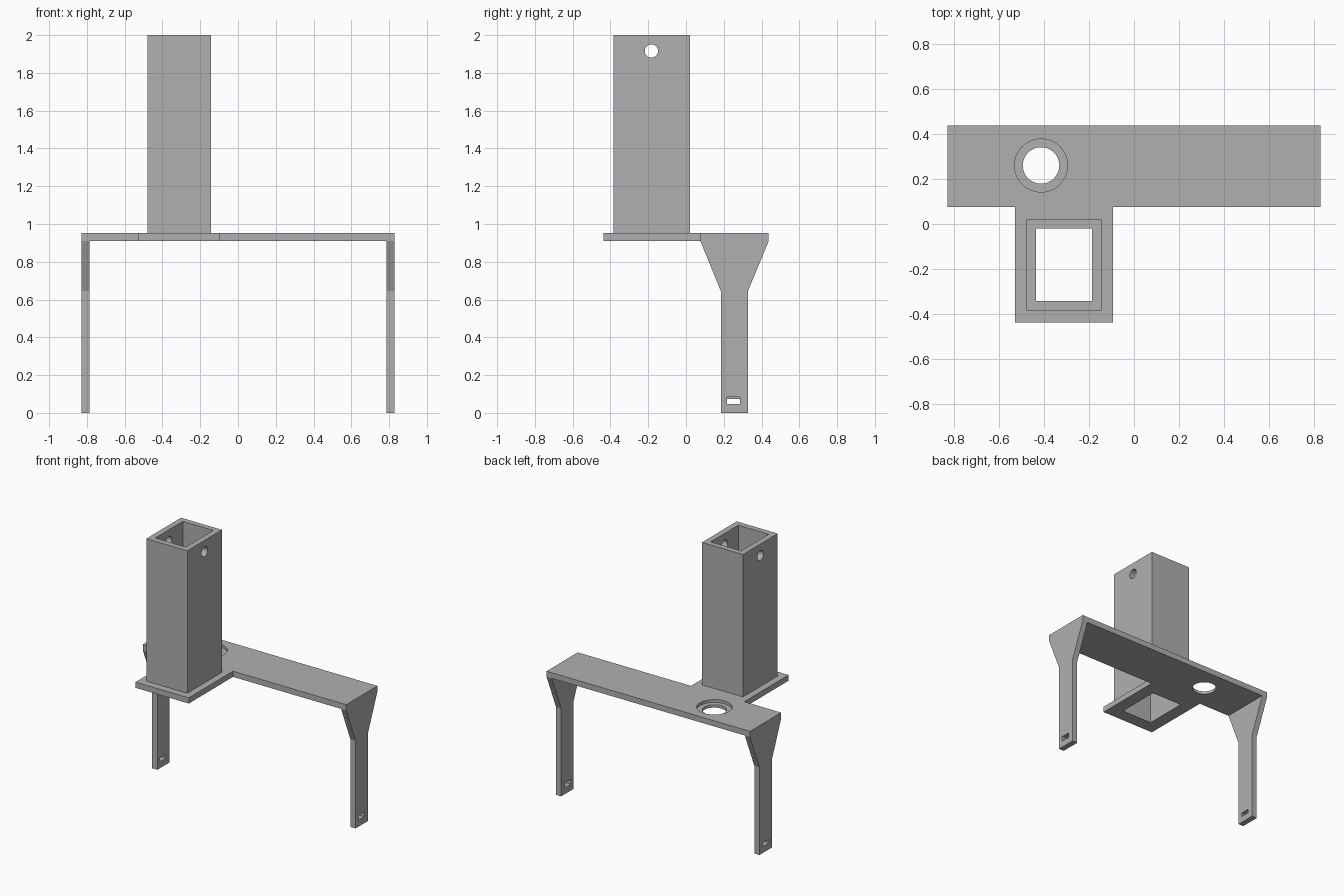
import bpy
import bmesh
from mathutils import Matrix, Vector

cube = bpy.data.objects.get("Cube")
if cube:
    bpy.data.objects.remove(cube)

grey = bpy.data.materials.new("plain grey")
grey.use_nodes = True
GREY = (0.434, 0.434, 0.434, 1)
grey.diffuse_color = GREY
grey.node_tree.nodes["Principled BSDF"].inputs["Base Color"].default_value = GREY


def finish(name, bm):
    bmesh.ops.recalc_face_normals(bm, faces=bm.faces)
    mesh = bpy.data.meshes.new(name)
    bm.to_mesh(mesh)
    bm.free()
    mesh.materials.append(grey)
    obj = bpy.data.objects.new(name, mesh)
    bpy.context.collection.objects.link(obj)
    return obj


def prism(name, points, push):
    """Extrude a closed outline along a vector."""
    bm = bmesh.new()
    face = bm.faces.new([bm.verts.new(p) for p in points])
    new = bmesh.ops.extrude_face_region(bm, geom=[face])["geom"]
    verts = [v for v in new if isinstance(v, bmesh.types.BMVert)]
    bmesh.ops.translate(bm, verts=verts, vec=push)
    return finish(name, bm)


def box(name, low, high):
    (x0, y0, z0), (x1, y1, z1) = low, high
    outline = [(x0, y0, z0), (x1, y0, z0), (x1, y1, z0), (x0, y1, z0)]
    return prism(name, outline, (0, 0, z1 - z0))


def cylinder(name, centre, radius, depth, axis="Z"):
    bm = bmesh.new()
    turn = Matrix.Rotation(1.570796, 4, "Y") if axis == "X" else Matrix()
    bmesh.ops.create_cone(bm, cap_ends=True, segments=48, radius1=radius, radius2=radius,
                          depth=depth, matrix=Matrix.Translation(Vector(centre)) @ turn)
    return finish(name, bm)


def cut(target, cutter):
    cutter.hide_render = True
    mod = target.modifiers.new("cut", "BOOLEAN")
    mod.operation = "DIFFERENCE"
    mod.solver = "EXACT"
    mod.object = cutter
    bpy.context.view_layer.objects.active = target
    bpy.ops.object.modifier_apply(modifier=mod.name)
    bpy.data.objects.remove(cutter)


def smooth_holes(obj):
    bpy.ops.object.select_all(action="DESELECT")
    obj.select_set(True)
    bpy.context.view_layer.objects.active = obj
    bpy.ops.object.shade_smooth_by_angle(angle=0.5)


WIDE = 0.828                 # half width of the bracket
UNDER, TOP = 0.91, 0.952     # plate heights
BACK, FRONT = 0.438, 0.076   # beam depth

# Top plate: long beam with a tab at the front
outline = [(-WIDE, BACK), (-WIDE, FRONT), (-0.528, FRONT), (-0.528, -0.438),
           (-0.094, -0.438), (-0.094, FRONT), (WIDE, FRONT), (WIDE, BACK)]
plate = prism("top_plate", [(x, y, UNDER) for x, y in outline], (0, 0, TOP - UNDER))

# Stepped round hole in the beam
cut(plate, cylinder("hole_cutter", (-0.413, 0.26, TOP), 0.081, 0.4))
cut(plate, cylinder("recess_cutter", (-0.413, 0.26, TOP), 0.118, 0.042))

# Square tube, open right through the tab
tube = box("square_tube", (-0.478, -0.384, TOP), (-0.144, 0.02, 2))
for part in (tube, plate):
    cut(part, box("bore_cutter", (-0.435, -0.341, 0.5), (-0.187, -0.02, 2.2)))
cut(tube, cylinder("pin_cutter", (-0.31, -0.183, 1.916), 0.035, 0.8, "X"))

# Tapered legs with a slot near the foot
profile = [(FRONT, UNDER), (0.184, 0.645), (0.184, 0), (0.328, 0), (0.328, 0.645), (BACK, UNDER)]
for side, name, slot_top in ((1, "left_leg", 0.083), (-1, "right_leg", 0.074)):
    leg = prism(name, [(side * WIDE, y, z) for y, z in profile], (-side * 0.042, 0, 0))
    cut(leg, box("slot_cutter", (side * 0.8 - 0.1, 0.217, 0.047),
                 (side * 0.8 + 0.1, 0.287, slot_top)))

for part in (plate, tube):
    smooth_holes(part)
